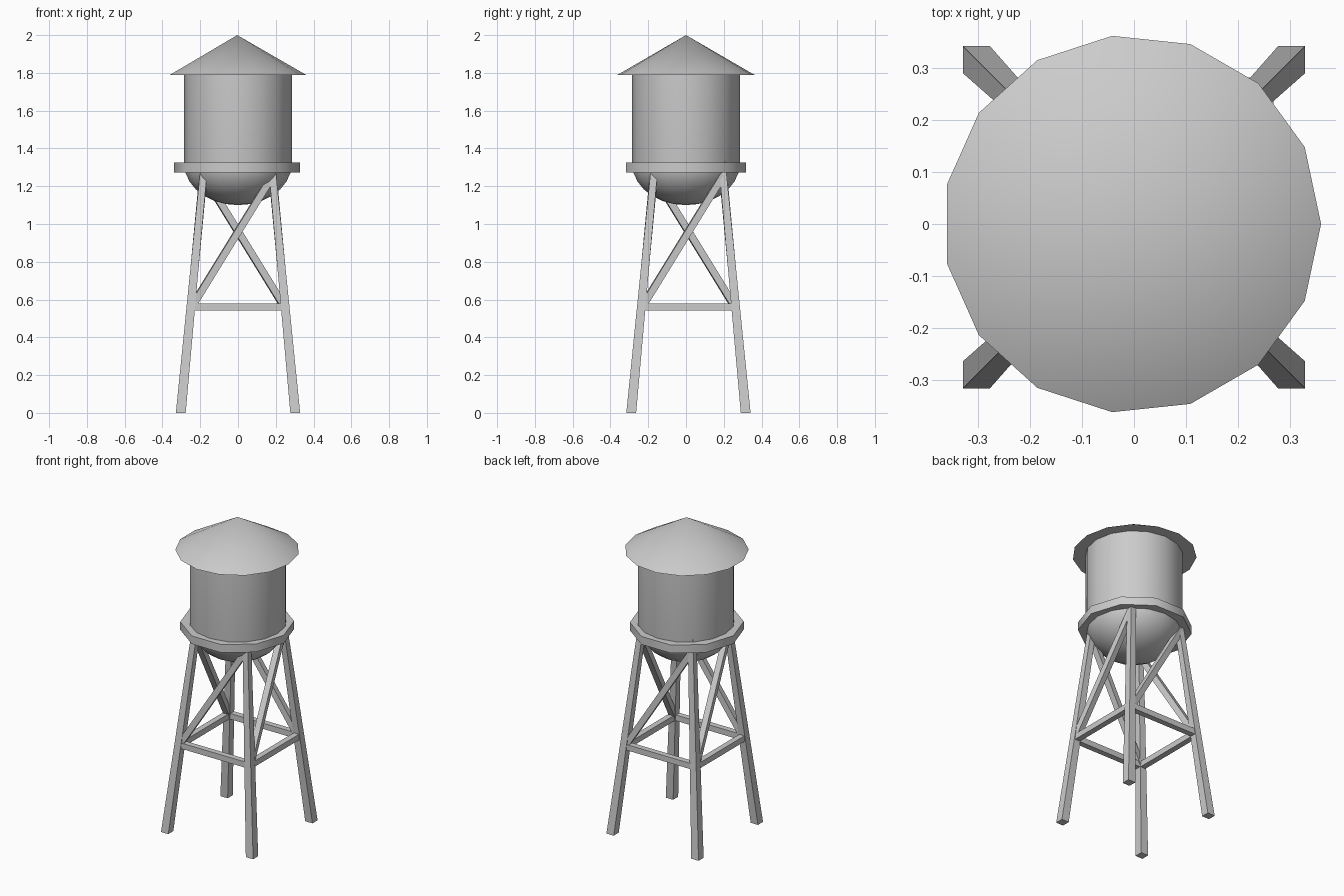
import bpy, bmesh, math
from mathutils import Vector, Matrix

if "Cube" in bpy.data.objects:
    bpy.data.objects.remove(bpy.data.objects["Cube"])

LEG_Y = 0.013   # the leg frame sits slightly off the tank axis


def finish(name, bm, smooth=None):
    bmesh.ops.remove_doubles(bm, verts=bm.verts, dist=1e-5)
    bmesh.ops.recalc_face_normals(bm, faces=bm.faces)
    mesh = bpy.data.meshes.new(name)
    bm.to_mesh(mesh)
    bm.free()
    ob = bpy.data.objects.new(name, mesh)
    bpy.context.collection.objects.link(ob)
    if smooth:
        bpy.ops.object.select_all(action='DESELECT')
        ob.select_set(True)
        bpy.context.view_layer.objects.active = ob
        bpy.ops.object.shade_smooth_by_angle(angle=math.radians(smooth))
    return ob


def lathe(name, profile, sides, smooth=40, cx=0.0):
    """Spin a (radius, z) profile around the z axis."""
    bm = bmesh.new()
    rings = []
    for r, z in profile:
        rings.append([bm.verts.new((cx + r * math.cos(2 * math.pi * i / sides),
                                    r * math.sin(2 * math.pi * i / sides), z))
                      for i in range(sides)])
    for a, b in zip(rings, rings[1:]):
        for i in range(sides):
            j = (i + 1) % sides
            bm.faces.new((a[i], a[j], b[j], b[i]))
    bmesh.ops.remove_doubles(bm, verts=bm.verts, dist=1e-5)
    return finish(name, bm, smooth)


def beam(name, a, b, section_a, section_b, level=False):
    """Four-sided bar from a to b; level keeps the end faces horizontal."""
    a, b = Vector(a), Vector(b)
    d = (b - a).normalized()
    if level:
        u, v = Vector((1, 0, 0)), Vector((0, 1, 0))
    else:
        u = d.cross(Vector((0, 0, 1))).normalized()
        v = u.cross(d)
    bm = bmesh.new()
    ends = [[bm.verts.new(p + (u * su + v * sv) * s / 2)
             for su, sv in ((-1, -1), (1, -1), (1, 1), (-1, 1))]
            for p, s in ((a, section_a), (b, section_b))]
    bm.faces.new(ends[0])
    bm.faces.new(ends[1])
    for i in range(4):
        j = (i + 1) % 4
        bm.faces.new((ends[0][i], ends[0][j], ends[1][j], ends[1][i]))
    return finish(name, bm)


def leg_offset(z):
    return 0.303 - 0.128 * z / 1.35


# Conical roof with a flat underside
lathe("roof", [(0, 1.79), (0.3636, 1.79), (0, 2.0)], 15, cx=-0.004)

# Tank wall with rounded bottom
dome = [(0.285 * math.sin(t), 1.32 - 0.22 * math.cos(t))
        for t in (math.pi / 2 * i / 7 for i in range(8))]
lathe("tank", dome + [(0.285, 1.79), (0, 1.79)], 16)

# Walkway ring
lathe("walkway", [(0.27, 1.273), (0.333, 1.273), (0.333, 1.325),
                  (0.27, 1.325), (0.27, 1.273)], 10, cx=-0.006)

# Legs, level braces and one diagonal per side, repeated by quarter turns
for k, side in enumerate(("front", "right", "back", "left")):
    turn = Matrix.Translation((0, LEG_Y, 0)) @ Matrix.Rotation(k * math.pi / 2, 4, 'Z')
    lo, hi, mid = leg_offset(0), leg_offset(1.35), leg_offset(0.56)
    leg = beam(side + "_leg", (-lo, -lo, 0), (-hi, -hi, 1.35), 0.052, 0.036, True)
    brace = beam(side + "_brace", (-mid, -mid, 0.56), (mid, -mid, 0.56), 0.037, 0.037)
    d0, d1 = leg_offset(0.57), leg_offset(1.26)
    diagonal = beam(side + "_diagonal", (-0.24, -d0, 0.57), (0.185, -d1, 1.26), 0.037, 0.037)
    for ob in (leg, brace, diagonal):
        ob.data.transform(turn)
